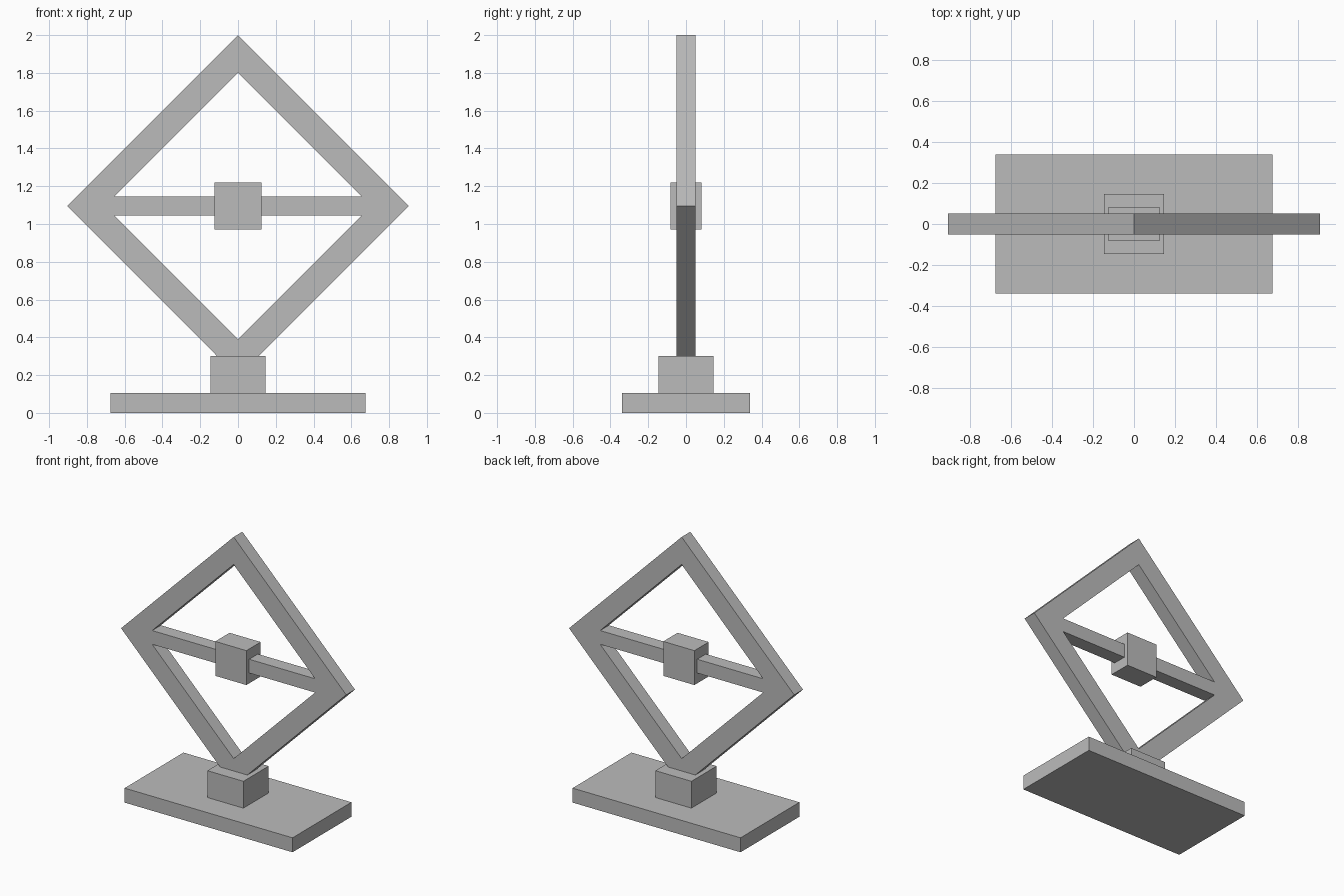
import bpy
import bmesh

cube = bpy.data.objects.get("Cube")
if cube:
    bpy.data.objects.remove(cube, do_unlink=True)

grey = bpy.data.materials.new("plain_grey")
grey.use_nodes = True
colour = (0.5, 0.5, 0.5, 1)
grey.diffuse_color = colour
grey.node_tree.nodes["Principled BSDF"].inputs["Base Color"].default_value = colour

CENTRE = 1.095   # height of the diamond's middle
OUTER, INNER = 0.905, 0.705
DEPTH = 0.05     # half thickness of frame and bar


def finish(name, bm):
    bmesh.ops.recalc_face_normals(bm, faces=bm.faces)
    mesh = bpy.data.meshes.new(name)
    bm.to_mesh(mesh)
    bm.free()
    mesh.materials.append(grey)
    obj = bpy.data.objects.new(name, mesh)
    bpy.context.collection.objects.link(obj)
    return obj


def box(name, half_x, half_y, bottom, top):
    bm = bmesh.new()
    bmesh.ops.create_cube(bm, size=2)
    for v in bm.verts:
        v.co.x *= half_x
        v.co.y *= half_y
        v.co.z = top if v.co.z > 0 else bottom
    return finish(name, bm)


# Stand
box("base_plate", 0.675, 0.338, 0, 0.105)
box("pedestal_block", 0.145, 0.145, 0.105, 0.3)

# Diamond frame with mitred corners
bm = bmesh.new()
corners = [(1, 0), (0, 1), (-1, 0), (0, -1)]
rings = [[bm.verts.new((x * r, y, CENTRE + z * r)) for x, z in corners]
         for r, y in ((OUTER, -DEPTH), (OUTER, DEPTH), (INNER, DEPTH), (INNER, -DEPTH))]
for a, b in zip(rings, rings[1:] + rings[:1]):
    for i in range(4):
        j = (i + 1) % 4
        bm.faces.new((a[i], a[j], b[j], b[i]))
finish("diamond_frame", bm)

# Cross bar, pointed to fit the inner corners
bm = bmesh.new()
h = 0.05
outline = [(INNER, 0), (INNER - h, h), (h - INNER, h),
           (-INNER, 0), (h - INNER, -h), (INNER - h, -h)]
front = bm.faces.new([bm.verts.new((x, -DEPTH, CENTRE + z)) for x, z in outline])
side = bmesh.ops.extrude_face_region(bm, geom=[front], use_keep_orig=True)
for v in side["geom"]:
    if isinstance(v, bmesh.types.BMVert):
        v.co.y = DEPTH
finish("cross_bar", bm)

# Block in the middle of the bar
box("centre_block", 0.125, 0.082, CENTRE - 0.125, CENTRE + 0.125)
